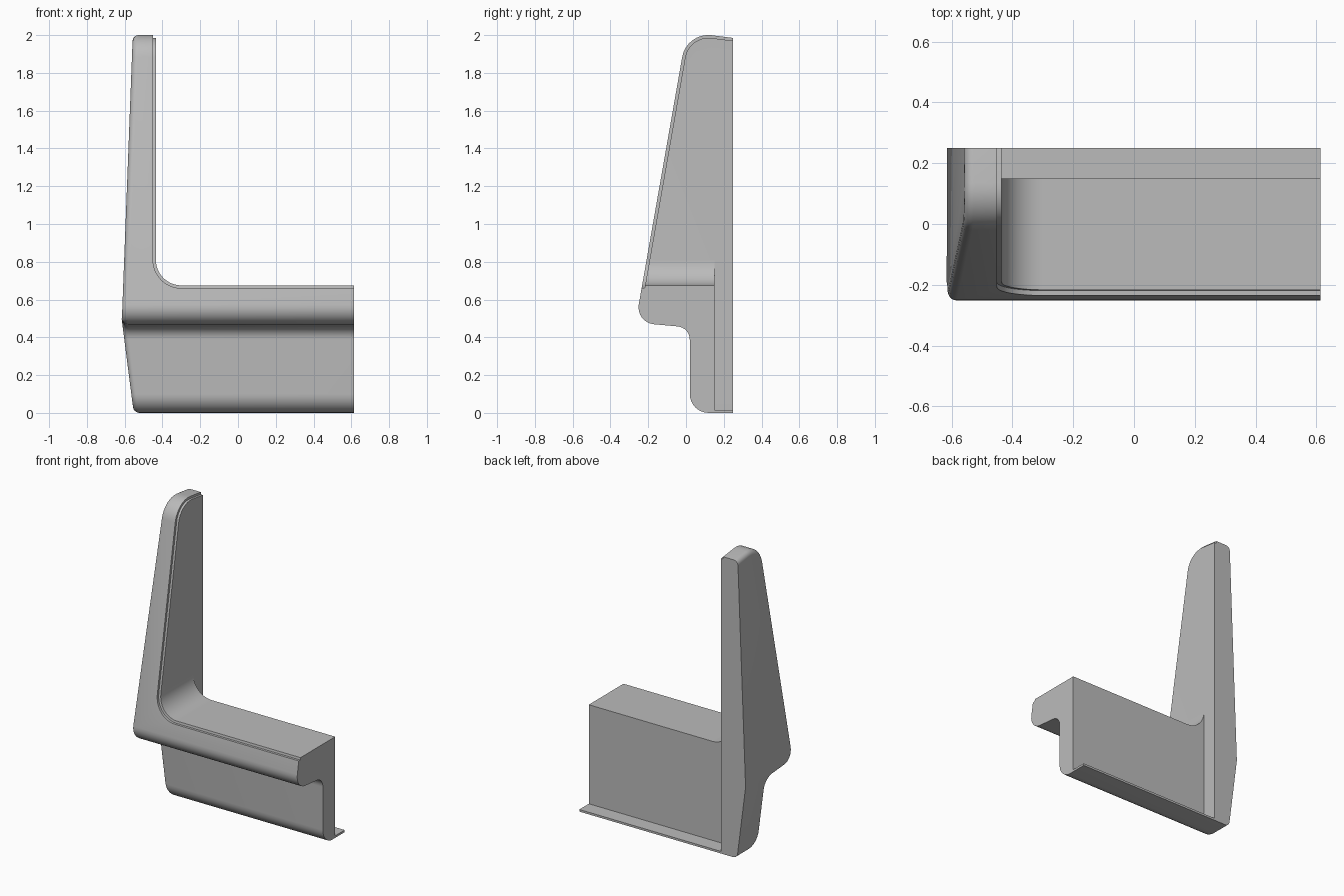
import bpy, bmesh, math
from mathutils import Vector

if "Cube" in bpy.data.objects:
    bpy.data.objects.remove(bpy.data.objects["Cube"])

grey = bpy.data.materials.new("light_grey")
grey.diffuse_color = (0.5, 0.5, 0.5, 1)
grey.use_nodes = True
grey.node_tree.nodes["Principled BSDF"].inputs["Base Color"].default_value = grey.diffuse_color


def rounded(corners, steps=8):
    """Outline from (u, v, radius) corners, each rounded with an arc."""
    out = []
    for i, (u, v, r) in enumerate(corners):
        p = Vector((u, v))
        if r == 0:
            out.append(p)
            continue
        a = (Vector(corners[i - 1][:2]) - p).normalized()
        b = (Vector(corners[(i + 1) % len(corners)][:2]) - p).normalized()
        half = a.angle(b) / 2
        c = p + (a + b).normalized() * r / math.sin(half)
        s = p + a * r / math.tan(half) - c
        e = p + b * r / math.tan(half) - c
        total = s.angle(e)
        for k in range(steps + 1):
            t = k / steps
            out.append(c + (s * math.sin((1 - t) * total) + e * math.sin(t * total)) / math.sin(total))
    return out


def prism(points, axis, lo, hi):
    """Extrude a (y, z) outline along x, or an (x, z) outline along y."""
    bm = bmesh.new()
    place = (lambda p, w: (w, p[0], p[1])) if axis == "x" else (lambda p, w: (p[0], w, p[1]))
    face = bm.faces.new([bm.verts.new(place(p, lo)) for p in points])
    ext = bmesh.ops.extrude_face_region(bm, geom=[face])
    move = Vector((hi - lo, 0, 0) if axis == "x" else (0, hi - lo, 0))
    bmesh.ops.translate(bm, vec=move, verts=[g for g in ext["geom"] if isinstance(g, bmesh.types.BMVert)])
    bmesh.ops.recalc_face_normals(bm, faces=bm.faces)
    return bm


def make(name, bm):
    me = bpy.data.meshes.new(name)
    bm.to_mesh(me)
    bm.free()
    me.materials.append(grey)
    ob = bpy.data.objects.new(name, me)
    bpy.context.collection.objects.link(ob)
    return ob


def combine(target, other, op):
    mod = target.modifiers.new("bool", "BOOLEAN")
    mod.operation, mod.object, mod.solver = op, other, "EXACT"
    bpy.context.view_layer.objects.active = target
    bpy.ops.object.modifier_apply(modifier=mod.name)
    bpy.data.objects.remove(other)


def opening(edge_x, floor_z):
    """Space above the seat and beside the panel, with a filleted corner."""
    r = -0.30 - edge_x
    return make("opening_cutter", prism(rounded(
        [(edge_x, 2.5, 0), (edge_x, floor_z, r), (1, floor_z, 0), (1, 2.5, 0)], 12), "y", -1, 1))


# Outer body: full side profile
body = prism(rounded([(0.25, 0, 0), (0.25, 1.985, 0), (0.003, 2.016, 0.14), (-0.267, 0.478, 0.09),
                      (0.02, 0.452, 0.07), (0.02, 0, 0.1)]), "x", -0.75, 0.613)

# Left side slopes in above and below a ridge
ridge = Vector((-0.615, 0, 0.49))
for no in (Vector((-1.51, 0, 0.058)), Vector((-0.49, 0, -0.063))):
    cut = bmesh.ops.bisect_plane(body, geom=body.verts[:] + body.edges[:] + body.faces[:],
                                 plane_co=ridge, plane_no=no.normalized(), clear_outer=True)
    bmesh.ops.edgeloop_fill(body, edges=[g for g in cut["geom_cut"] if isinstance(g, bmesh.types.BMEdge)])
bmesh.ops.recalc_face_normals(body, faces=body.faces)

# Soft outer edge everywhere but the back
rim = []
for e in body.edges:
    normals = [f.normal for f in e.link_faces]
    if sum(n.x < -0.9 for n in normals) == 1 and not any(n.y > 0.9 for n in normals):
        rim.append(e)
bmesh.ops.bevel(body, geom=rim, offset=0.03, segments=5, profile=0.5, affect="EDGES", clamp_overlap=False)
frame = make("corner_frame", body)
combine(frame, opening(-0.45, 0.66), "DIFFERENCE")

# Raised inner core, inset from the front and top edges
core = make("raised_core", prism(rounded(
    [(0.25, 0.62, 0), (0.25, 1.97, 0), (0.016, 1.999, 0.125), (-0.226, 0.62, 0)]), "x", -0.5, 0.613))
combine(core, opening(-0.435, 0.675), "DIFFERENCE")
combine(frame, core, "UNION")

# Recess behind the seat, leaving a thin bottom flange
recess = make("recess_cutter", prism([(0.15, 0.014), (0.4, 0.014), (0.4, 0.81), (0.15, 0.81)], "x", -0.435, 1))
combine(frame, recess, "DIFFERENCE")

bpy.ops.object.select_all(action="DESELECT")
frame.select_set(True)
bpy.context.view_layer.objects.active = frame
bpy.ops.object.shade_smooth_by_angle(angle=math.radians(30))
